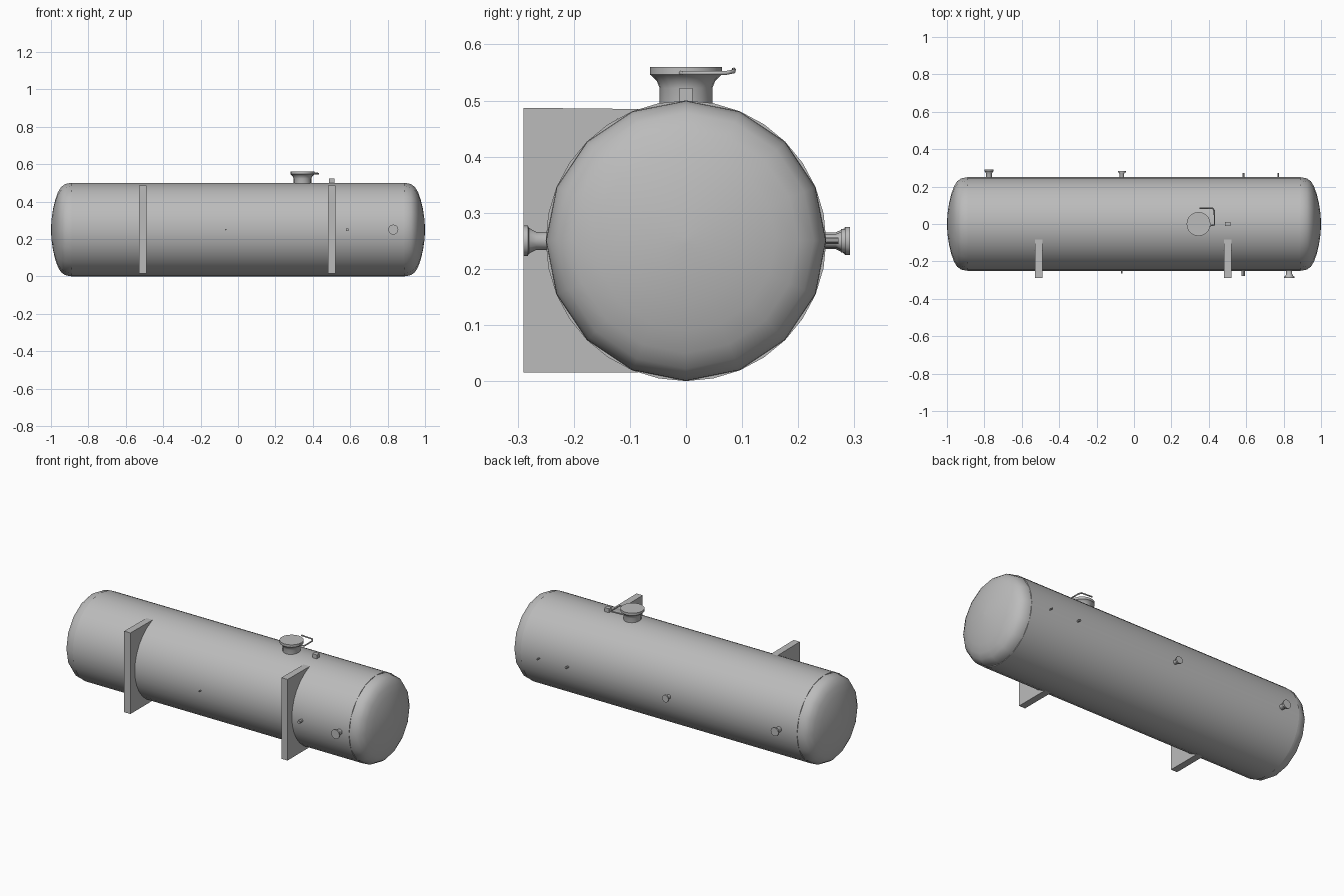
import bpy, bmesh, math
from mathutils import Vector, Matrix

if "Cube" in bpy.data.objects:
    bpy.data.objects.remove(bpy.data.objects["Cube"])

grey = bpy.data.materials.new("tank grey")
grey.diffuse_color = (0.5, 0.5, 0.5, 1)
grey.use_nodes = True
grey.node_tree.nodes["Principled BSDF"].inputs["Base Color"].default_value = grey.diffuse_color


def finish(name, bm, smooth=True, angle=35):
    bmesh.ops.remove_doubles(bm, verts=bm.verts, dist=1e-5)
    bmesh.ops.recalc_face_normals(bm, faces=bm.faces)
    me = bpy.data.meshes.new(name)
    bm.to_mesh(me)
    bm.free()
    me.materials.append(grey)
    ob = bpy.data.objects.new(name, me)
    bpy.context.collection.objects.link(ob)
    bpy.ops.object.select_all(action='DESELECT')
    ob.select_set(True)
    bpy.context.view_layer.objects.active = ob
    if smooth:
        bpy.ops.object.shade_smooth_by_angle(angle=math.radians(angle))
    return ob


def lathe(name, profile, origin, axis, sides, angle=35):
    """Revolve (radius, distance) points around an axis through origin."""
    bm = bmesh.new()
    rot = Vector((0, 0, 1)).rotation_difference(Vector(axis)).to_matrix()
    rings = []
    for r, h in profile:
        ring = []
        for i in range(sides):
            a = 2 * math.pi * i / sides
            p = Vector((r * math.cos(a), r * math.sin(a), h))
            ring.append(bm.verts.new(rot @ p + Vector(origin)))
        rings.append(ring)
    for a, b in zip(rings, rings[1:]):
        for i in range(sides):
            j = (i + 1) % sides
            bm.faces.new((a[i], a[j], b[j], b[i]))
    bm.faces.new(rings[0][::-1])
    bm.faces.new(rings[-1])
    return finish(name, bm, angle=angle)


def box(name, center, size):
    bm = bmesh.new()
    bmesh.ops.create_cube(bm, size=1, matrix=Matrix.Translation(center)
                          @ Matrix.Diagonal((*size, 1)))
    return finish(name, bm, smooth=False)


# Cylindrical shell
lathe("tank_shell", [(0.25, -0.89), (0.25, 0.89)], (0, 0, 0.25), (1, 0, 0), 32)

# Dished heads
head = [(0.25, 0.88), (0.249, 0.90), (0.243, 0.925), (0.228, 0.946),
        (0.20, 0.963), (0.16, 0.977), (0.11, 0.989), (0.055, 0.997), (0.006, 1.0)]
for name, s in (("right_head", 1), ("left_head", -1)):
    lathe(name, head, (0, 0, 0.25), (s, 0, 0), 16, 40)

# Saddle plates with a curved edge against the shell
for name, x in (("left_saddle", -0.51), ("right_saddle", 0.502)):
    bm = bmesh.new()
    outline = [(-0.29, 0.487), (-0.29, 0.015)]
    for i in range(15):
        a = math.radians(250 - 140 * i / 14)
        outline.append((0.246 * math.cos(a), 0.25 + 0.25 * math.sin(a)))
    vs = [bm.verts.new((x - 0.02, y, z)) for y, z in outline]
    face = bm.faces.new(vs)
    ext = bmesh.ops.extrude_face_region(bm, geom=[face])
    bmesh.ops.translate(bm, vec=(0.04, 0, 0),
                        verts=[v for v in ext["geom"] if isinstance(v, bmesh.types.BMVert)])
    finish(name, bm, smooth=False)

# Manway neck and cover
lathe("manway", [(0.047, 0.48), (0.047, 0.522), (0.052, 0.535), (0.062, 0.545),
                 (0.064, 0.546), (0.064, 0.56)], (0.345, 0, 0), (0, 0, 1), 20)

# Cover davit: bent rod
cu = bpy.data.curves.new("davit", 'CURVE')
cu.dimensions = '3D'
cu.bevel_depth = 0.004
cu.bevel_resolution = 1
cu.use_fill_caps = True
path = [(0.40, -0.01, 0.549), (0.43, -0.005, 0.549), (0.43, 0.07, 0.549),
        (0.42, 0.085, 0.552), (0.35, 0.085, 0.555)]
sp = cu.splines.new('POLY')
sp.points.add(len(path) - 1)
for p, co in zip(sp.points, path):
    p.co = (*co, 1)
cu.materials.append(grey)
bpy.context.collection.objects.link(bpy.data.objects.new("cover_davit", cu))

# Small square fitting on top
box("top_fitting", (0.502, 0, 0.505), (0.03, 0.024, 0.034))

# Flanged nozzles: name, x, side, flange radius, neck radius, reach
for name, x, s, rf, rn, reach in (
        ("front_drain_nozzle", 0.83, -1, 0.027, 0.016, 0.29),
        ("back_left_nozzle", -0.775, 1, 0.025, 0.015, 0.292),
        ("back_middle_nozzle", -0.065, 1, 0.021, 0.012, 0.284)):
    lathe(name, [(rn, 0.235), (rn, 0.267), (rf * 0.85, 0.28), (rf, reach - 0.008), (rf, reach)],
          (x, 0, 0.25), (0, s, 0), 12)

# Small gauge couplings
for name, x, s, r, reach in (
        ("front_coupling", -0.065, -1, 0.004, 0.265),
        ("front_gauge", 0.585, -1, 0.009, 0.278),
        ("back_gauge", 0.585, 1, 0.006, 0.272),
        ("back_coupling", 0.77, 1, 0.004, 0.272)):
    lathe(name, [(r, 0.235), (r, reach)], (x, 0, 0.25), (0, s, 0), 8)
